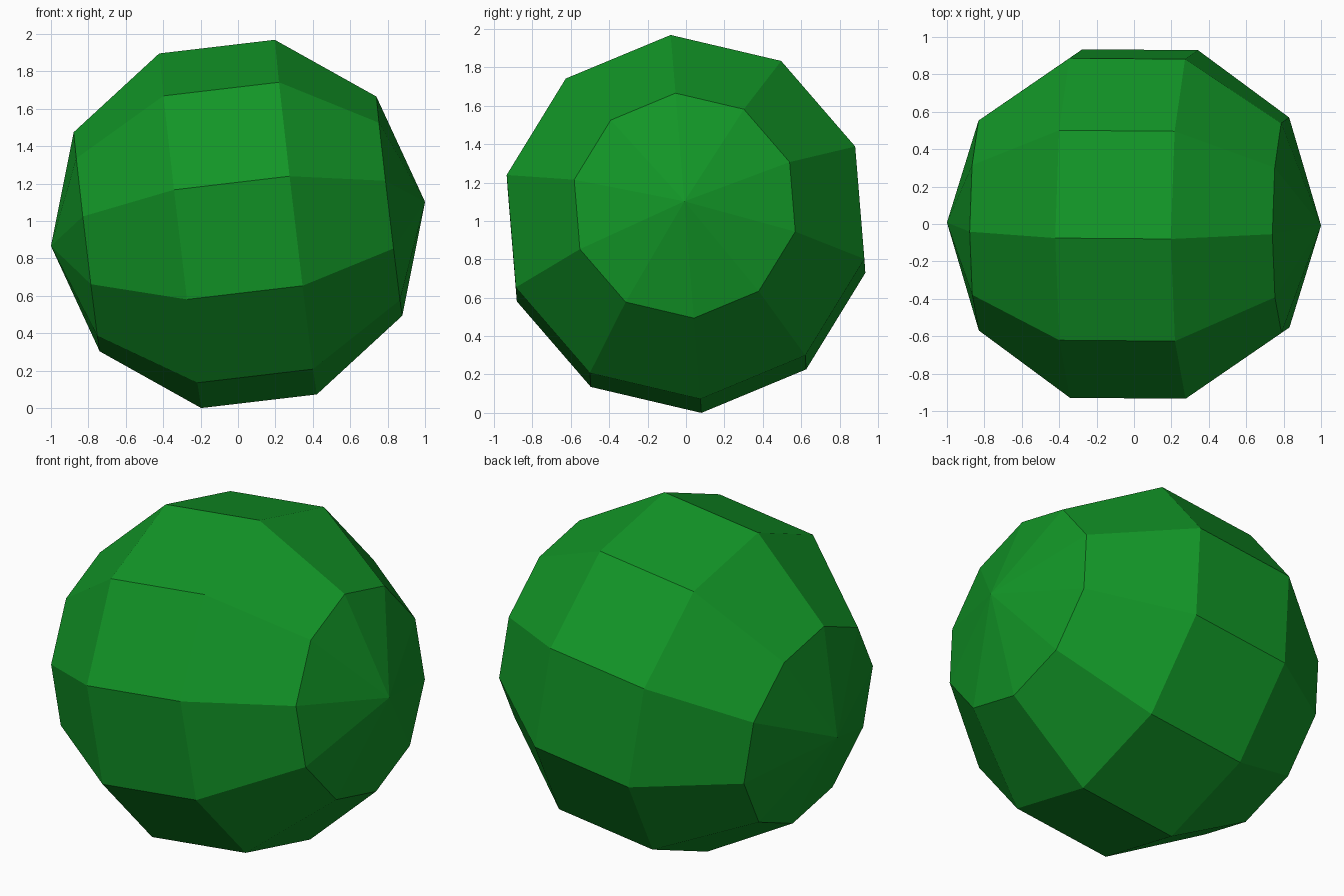
import bpy
import bmesh
import math
from mathutils import Matrix, Vector

if "Cube" in bpy.data.objects:
    bpy.data.objects.remove(bpy.data.objects["Cube"])

# Colour
green = bpy.data.materials.new("leaf green")
green.diffuse_color = (0.006, 0.30, 0.02, 1)
green.use_nodes = True
green.node_tree.nodes["Principled BSDF"].inputs["Base Color"].default_value = green.diffuse_color

# Low-poly ball: 10 segments, 5 rings
bm = bmesh.new()
bmesh.ops.create_uvsphere(bm, u_segments=10, v_segments=5, radius=1.007)

# Turn one meridian onto local +x so the phase is known
m = next(v.co for v in bm.verts if v.co.xy.length > 0.1)
bm.transform(Matrix.Rotation(-math.atan2(m.y, m.x), 4, 'Z'))

# Lay the pole axis almost along world x, with one meridian near the top
pole = Vector((0.993, -0.008, 0.117)).normalized()
meridian = Vector((-0.114, -0.081, 0.990))
meridian = (meridian - pole * meridian.dot(pole)).normalized()
side = pole.cross(meridian)
bm.transform(Matrix((meridian, side, pole)).transposed().to_4x4())

# Stand it on the floor
low = min(v.co.z for v in bm.verts)
bmesh.ops.translate(bm, verts=bm.verts, vec=(0, 0, -low))

mesh = bpy.data.meshes.new("ball")
bm.to_mesh(mesh)
bm.free()
mesh.materials.append(green)
ball = bpy.data.objects.new("ball", mesh)
bpy.context.collection.objects.link(ball)
